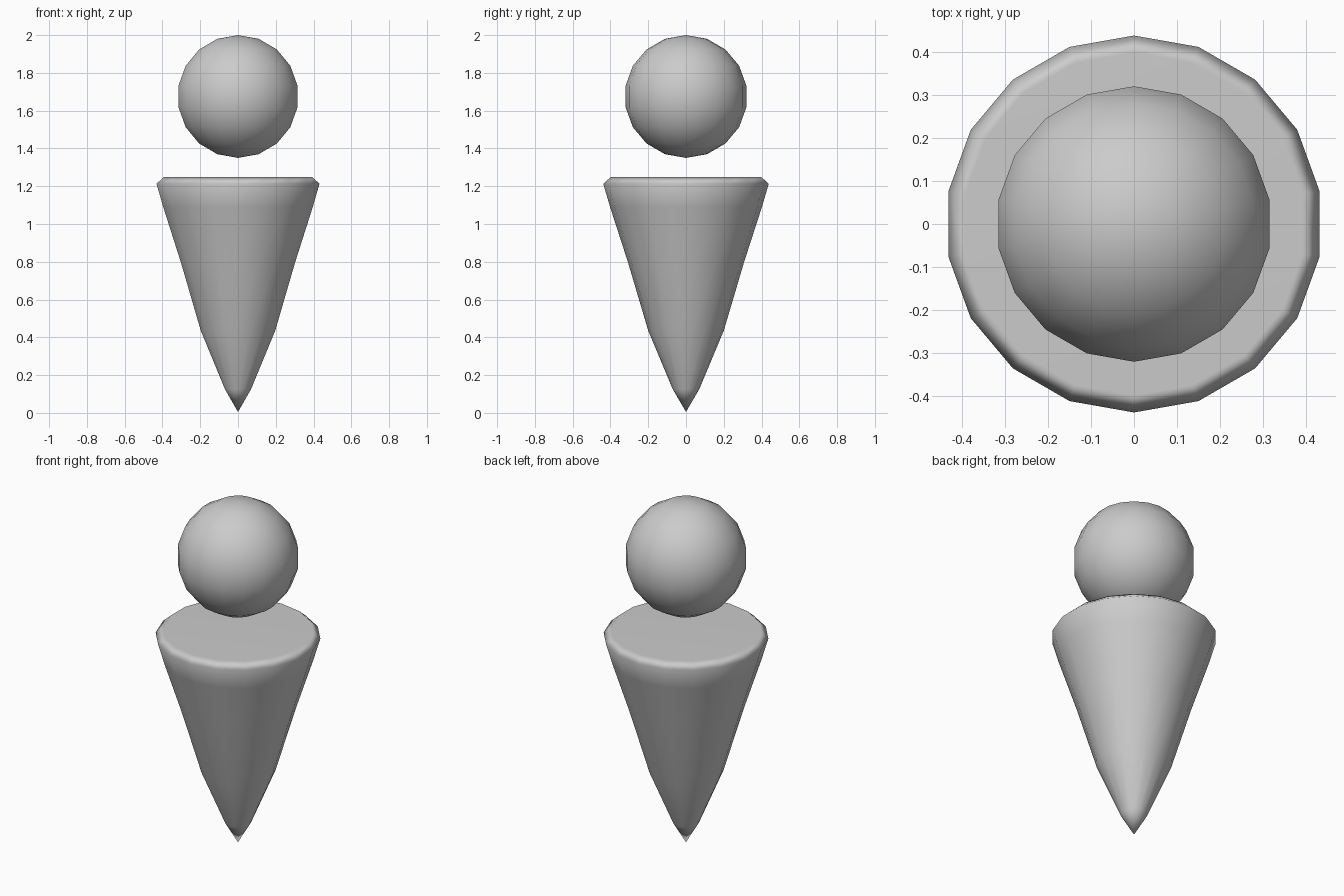
import bpy, bmesh
from math import pi, cos, sin

if "Cube" in bpy.data.objects:
    bpy.data.objects.remove(bpy.data.objects["Cube"])

SIDES = 18


def finish(name, bm):
    bmesh.ops.recalc_face_normals(bm, faces=bm.faces)
    for f in bm.faces:
        f.smooth = True
    mesh = bpy.data.meshes.new(name)
    bm.to_mesh(mesh)
    bm.free()
    obj = bpy.data.objects.new(name, mesh)
    bpy.context.collection.objects.link(obj)
    return obj


def lathe(name, tip_z, profile):
    """Spin (radius, z) rings up from a point and close with a flat cap."""
    bm = bmesh.new()
    tip = bm.verts.new((0, 0, tip_z))
    rings = []
    for r, z in profile:
        rings.append([bm.verts.new((r * cos(pi / 2 + 2 * pi * i / SIDES),
                                    r * sin(pi / 2 + 2 * pi * i / SIDES), z))
                      for i in range(SIDES)])
    for i in range(SIDES):
        j = (i + 1) % SIDES
        bm.faces.new((tip, rings[0][j], rings[0][i]))
        for a, b in zip(rings, rings[1:]):
            bm.faces.new((a[i], a[j], b[j], b[i]))
    bm.faces.new(rings[-1])
    return finish(name, bm)


# Tapered body with chamfered rim and flat top
body = lathe("body_cone", 0.005, [(0.07, 0.125), (0.20, 0.435), (0.308, 0.80),
                                (0.402, 1.09), (0.438, 1.213), (0.398, 1.249)])
weighted = body.modifiers.new("flat_cap_shading", 'WEIGHTED_NORMAL')
weighted.keep_sharp = True

# Floating ball head, with a vertex on the y axis
bm = bmesh.new()
bmesh.ops.create_uvsphere(bm, u_segments=SIDES, v_segments=9, radius=0.325)
start = max(bm.verts, key=lambda v: v.co.x)
turn = pi / 2 if abs(start.co.y) < 0.01 else 0
for v in bm.verts:
    x, y, z = v.co
    v.co = (x * cos(turn) - y * sin(turn), x * sin(turn) + y * cos(turn), z + 1.675)
finish("head_ball", bm)
